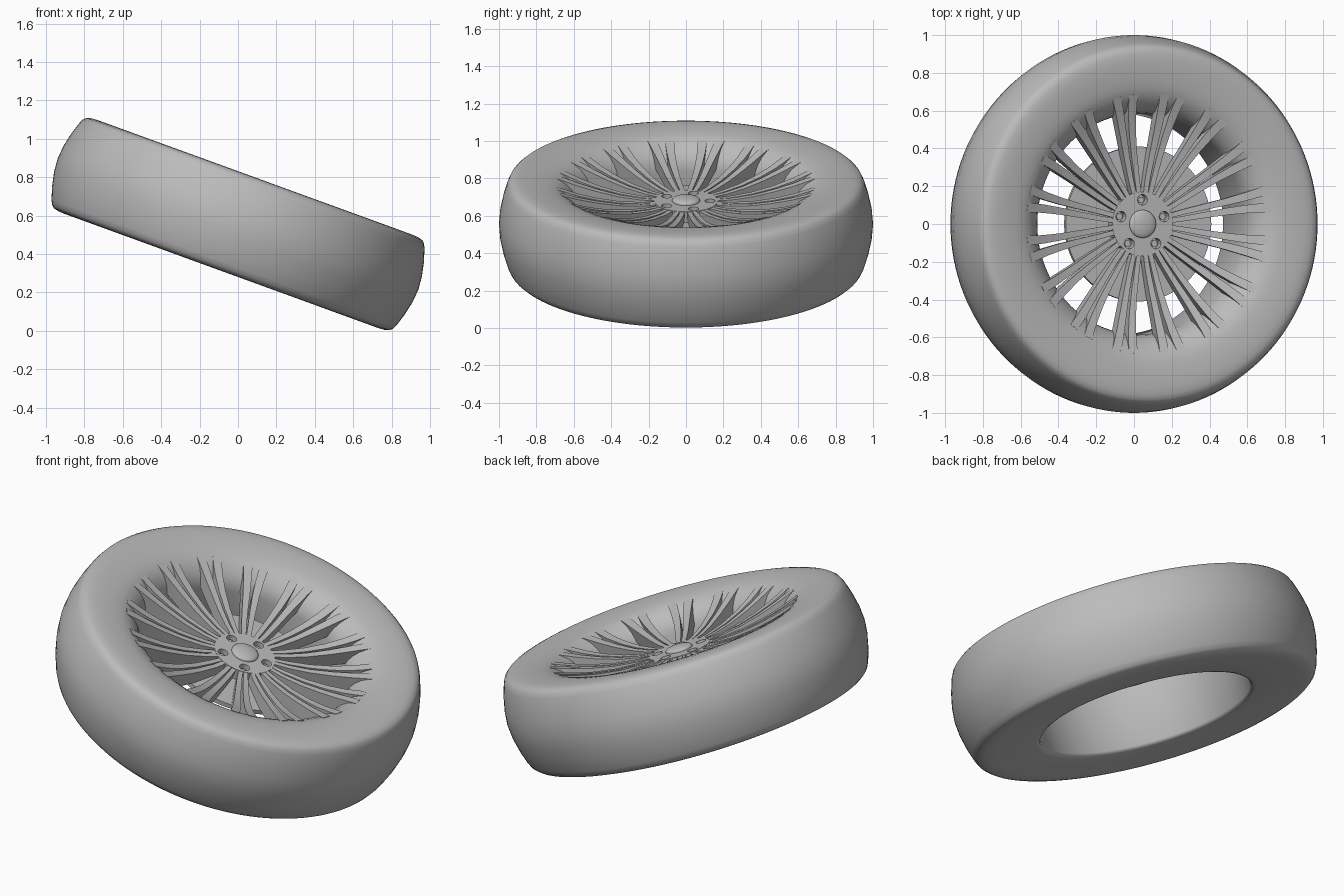
import bpy, bmesh, math
from mathutils import Matrix, Vector

cube = bpy.data.objects.get("Cube")
if cube:
    bpy.data.objects.remove(cube, do_unlink=True)

# The wheel is built flat around z, then tilted and lifted
TILT = Matrix.Translation((0, 0, 0.556)) @ Matrix.Rotation(math.radians(20), 4, 'Y')

grey = bpy.data.materials.new("plain grey")
grey.use_nodes = True
grey.diffuse_color = (0.5, 0.5, 0.5, 1)
for node in grey.node_tree.nodes:
    if node.type == 'BSDF_PRINCIPLED':
        node.inputs["Base Color"].default_value = (0.5, 0.5, 0.5, 1)


def finish(bm, name, angle=35):
    bmesh.ops.recalc_face_normals(bm, faces=bm.faces)
    mesh = bpy.data.meshes.new(name)
    bm.to_mesh(mesh)
    bm.free()
    mesh.materials.append(grey)
    ob = bpy.data.objects.new(name, mesh)
    bpy.context.collection.objects.link(ob)
    ob.matrix_world = TILT
    bpy.ops.object.select_all(action='DESELECT')
    ob.select_set(True)
    bpy.context.view_layer.objects.active = ob
    bpy.ops.object.shade_smooth_by_angle(angle=math.radians(angle))
    return ob


def lathe(bm, profile, steps, closed, centre=(0, 0)):
    """Spin (radius, height) points around z."""
    rings = []
    for i in range(steps):
        a = math.tau * i / steps
        rings.append([bm.verts.new((centre[0] + r * math.cos(a),
                                    centre[1] + r * math.sin(a), h)) for r, h in profile])
    n = len(profile)
    for i in range(steps):
        p, q = rings[i], rings[(i + 1) % steps]
        for j in range(n if closed else n - 1):
            k = (j + 1) % n
            bm.faces.new((p[j], q[j], q[k], p[k]))
    if not closed:
        bm.faces.new([ring[0] for ring in rings])
        bm.faces.new([ring[-1] for ring in rings])


# Tyre with the rim barrel in one smooth section
half_tread = [(0.76, 0.25), (0.82, 0.257), (0.87, 0.259), (0.905, 0.257), (0.93, 0.25),
              (0.945, 0.237), (0.957, 0.212), (0.978, 0.145), (0.994, 0.07)]
dish = [(0.585, 0.09), (0.592, 0.13), (0.61, 0.165), (0.64, 0.2),
        (0.68, 0.228), (0.72, 0.242)]
back = [(r, -h) for r, h in reversed(half_tread)]
section = dish + half_tread + [(1, 0)] + back + [(0.61, -0.25), (0.59, -0.243), (0.585, -0.23)]
bm = bmesh.new()
lathe(bm, section, 128, True)
finish(bm, "tyre_and_rim", 50)

# Brake disc behind the spokes
bm = bmesh.new()
lathe(bm, [(0.41, 0.045), (0.41, 0.07)], 96, False)
finish(bm, "brake_disc")

# Flat hub with five recessed bolt holes
bm = bmesh.new()
lathe(bm, [(0.17, 0.06), (0.17, 0.132)], 64, False)
hub = finish(bm, "hub")
bolt_spots = [(0.128 * math.cos(a), 0.128 * math.sin(a))
              for a in (math.radians(90 + 72 * i) for i in range(5))]
bm = bmesh.new()
for spot in bolt_spots:
    lathe(bm, [(0.028, 0.085), (0.028, 0.2)], 24, False, spot)
cutter = finish(bm, "bolt_hole_cutter")
cutter.hide_render = True
cut = hub.modifiers.new("bolt holes", 'BOOLEAN')
cut.operation = 'DIFFERENCE'
cut.solver = 'EXACT'
cut.object = cutter
bpy.context.view_layer.objects.active = hub
bpy.ops.object.modifier_apply(modifier=cut.name)
bpy.data.objects.remove(cutter, do_unlink=True)
hub.data.shade_flat()

bm = bmesh.new()
for spot in bolt_spots:
    lathe(bm, [(0.018, 0.075), (0.018, 0.11)], 6, False, spot)
finish(bm, "wheel_bolts")

# Domed centre cap
bm = bmesh.new()
dome = [(0.074 * math.cos(t), 0.137 + 0.02 * math.sin(t))
        for t in (math.radians(a) for a in range(0, 90, 12))]
lathe(bm, [(0.074, 0.12)] + dome, 48, False)
finish(bm, "centre_cap")

# Spokes: sixteen forked pairs of thin curved blades
PAIRS = 16
# radius, top height, depth, half width, angle from the pair's middle
stations = [(0.155, 0.13, 0.06, 0.0125, 4.8), (0.24, 0.131, 0.065, 0.014, 4.2),
            (0.36, 0.143, 0.075, 0.016, 3.4), (0.48, 0.167, 0.085, 0.019, 3.1),
            (0.58, 0.195, 0.09, 0.022, 3.3), (0.64, 0.216, 0.09, 0.024, 3.6),
            (0.69, 0.234, 0.08, 0.025, 4.0)]
bm = bmesh.new()
for i in range(PAIRS):
    middle = math.tau * (i + 0.5) / PAIRS
    for side in (-1, 1):
        rings = []
        for r, top, depth, half, offset in stations:
            a = middle + side * math.radians(offset)
            out = Vector((math.cos(a), math.sin(a), 0))
            across = Vector((-out.y, out.x, 0))
            corners = [(-half, top), (half, top), (half * 0.7, top - depth),
                       (-half * 0.7, top - depth)]
            rings.append([bm.verts.new(out * r + across * s + Vector((0, 0, h)))
                          for s, h in corners])
        for p, q in zip(rings, rings[1:]):
            for j in range(4):
                k = (j + 1) % 4
                bm.faces.new((p[j], p[k], q[k], q[j]))
        bm.faces.new(rings[0])
        bm.faces.new(rings[-1])
finish(bm, "spokes")
